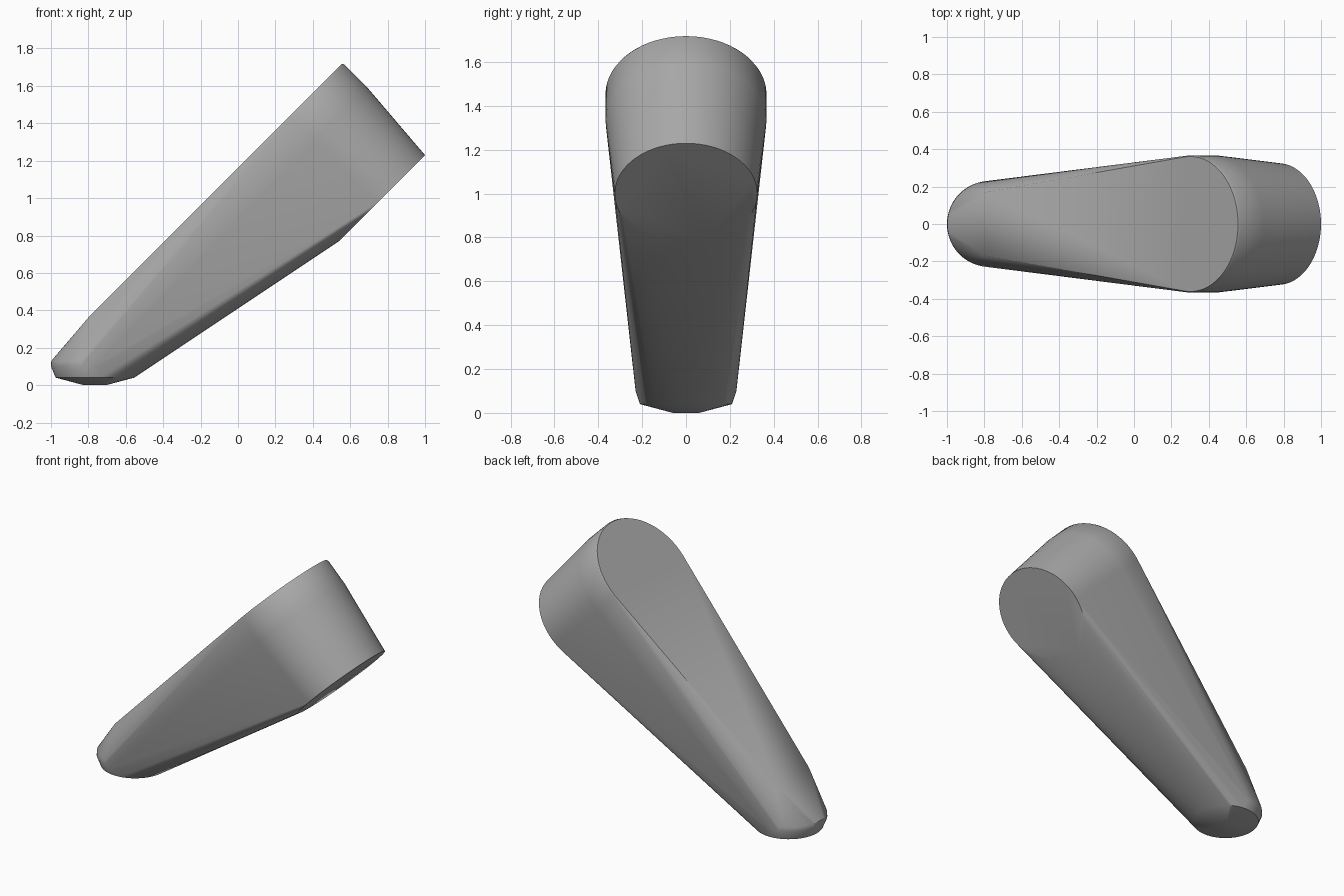
import bpy, bmesh, math
from mathutils import Matrix, Vector

cube = bpy.data.objects.get("Cube")
if cube:
    bpy.data.objects.remove(cube)

grey = bpy.data.materials.new("plain_grey")
grey.use_nodes = True
colour = (0.4, 0.4, 0.4, 1)
grey.diffuse_color = colour
grey.node_tree.nodes["Principled BSDF"].inputs["Base Color"].default_value = colour

bm = bmesh.new()


def ring(x, z, radius, tilt=0.0, sides=64):
    """Circle of points centred on the y = 0 plane, tilted about y."""
    place = Matrix.Translation((x, 0, z)) @ Matrix.Rotation(tilt, 4, 'Y')
    for i in range(sides):
        a = math.tau * i / sides
        bm.verts.new(place @ Vector((radius * math.cos(a), radius * math.sin(a), 0)))


# Tilted round head: bevelled top rim, straight band, tapered lower cap
slope = -math.pi / 4
ring(0.301, 1.463, 0.361, slope)
ring(0.309, 1.455, 0.367, slope)
ring(0.43, 1.334, 0.367, slope)
ring(0.77, 1.0, 0.325, slope)

# Rounded foot
ring(-0.765, 0.0, 0.06, sides=32)
ring(-0.765, 0.04, 0.21)
ring(-0.77, 0.10, 0.23)
ring(-0.772, 0.13, 0.226)

# Narrow end of the flat sloping top
for side in (-1, 1):
    bm.verts.new((-0.795, side * 0.17, 0.367))

# Stretch one convex skin over the sections
hull = bmesh.ops.convex_hull(bm, input=bm.verts[:])
loose = {v for v in hull["geom_interior"] + hull["geom_unused"]
         if isinstance(v, bmesh.types.BMVert)}
bmesh.ops.delete(bm, geom=list(loose), context='VERTS')
bmesh.ops.dissolve_limit(bm, angle_limit=math.radians(0.3),
                         verts=bm.verts[:], edges=bm.edges[:])
bmesh.ops.recalc_face_normals(bm, faces=bm.faces[:])

mesh = bpy.data.meshes.new("tapered_arm")
bm.to_mesh(mesh)
bm.free()
mesh.materials.append(grey)
arm = bpy.data.objects.new("tapered_arm", mesh)
bpy.context.scene.collection.objects.link(arm)

bpy.ops.object.select_all(action='DESELECT')
arm.select_set(True)
bpy.context.view_layer.objects.active = arm
bpy.ops.object.shade_smooth_by_angle(angle=math.radians(30))
